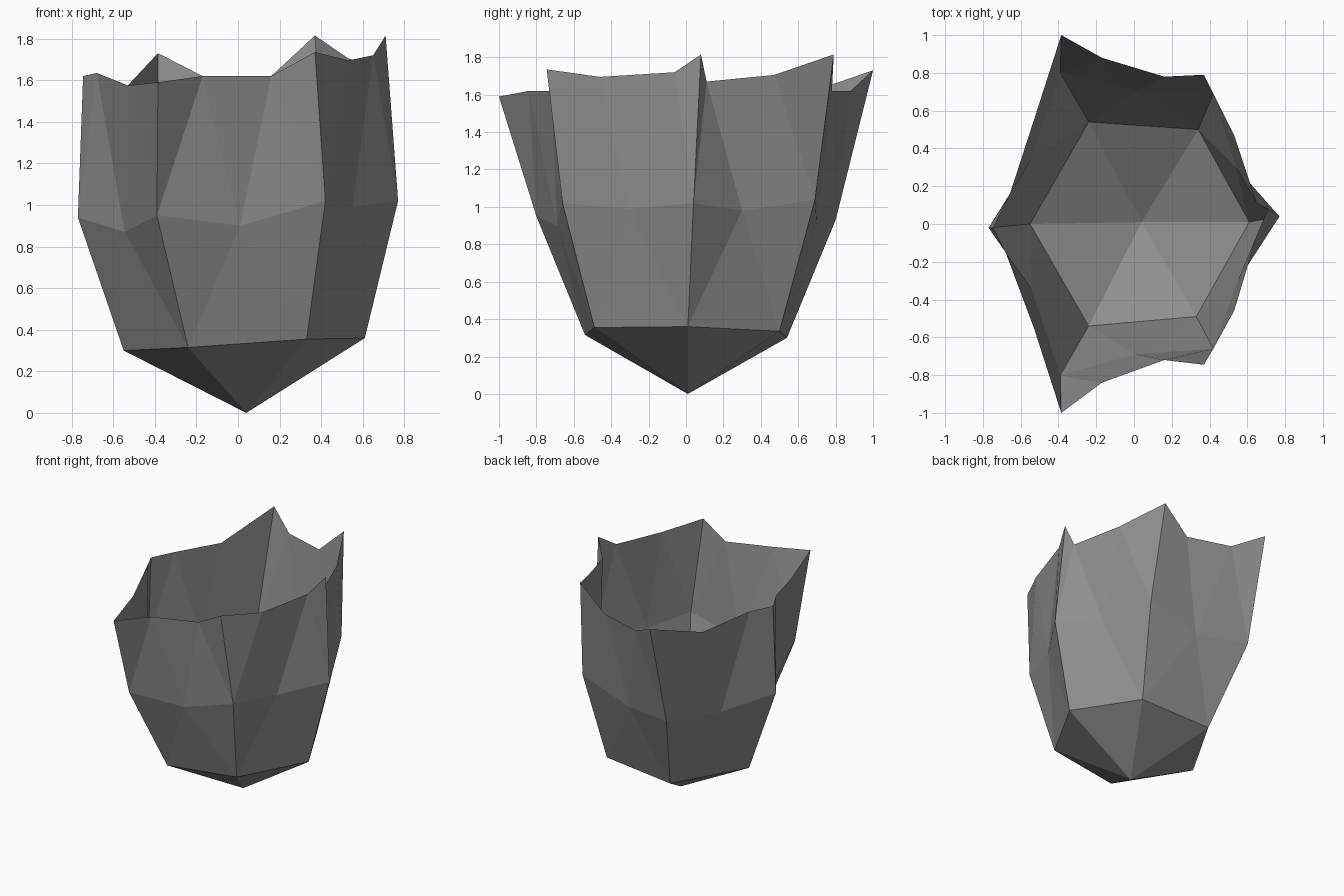
import bpy
import bmesh

cube = bpy.data.objects.get("Cube")
if cube:
    bpy.data.objects.remove(cube, do_unlink=True)

# Single stone-grey colour
grey = bpy.data.materials.new("stone grey")
grey.use_nodes = True
COLOUR = (0.27, 0.27, 0.27, 1.0)
grey.diffuse_color = COLOUR
grey.node_tree.nodes["Principled BSDF"].inputs["Base Color"].default_value = COLOUR

# Six corner ribs, each: base corner, belly corner, rim peak
RIBS = [
    ((-0.55, 0.00, 0.30), (-0.77, -0.02, 0.94), (-0.745, -0.02, 1.62)),
    ((-0.24, -0.54, 0.315), (-0.39, -0.80, 0.95), (-0.385, -1.00, 1.59)),
    ((0.33, -0.49, 0.355), (0.42, -0.66, 1.02), (0.37, -0.745, 1.735)),
    ((0.61, 0.01, 0.36), (0.77, 0.04, 1.02), (0.71, 0.08, 1.815)),
    ((0.34, 0.50, 0.335), (0.42, 0.69, 1.04), (0.37, 0.79, 1.815)),
    ((-0.24, 0.54, 0.30), (-0.39, 0.80, 0.93), (-0.385, 1.00, 1.73)),
]
# Panel after each rib: dented middle point, then two rim points
PANELS = [
    ((-0.545, -0.34, 0.87), (-0.68, -0.15, 1.635), (-0.53, -0.55, 1.575)),
    ((0.01, -0.69, 0.90), (-0.17, -0.84, 1.62), (0.16, -0.72, 1.62)),
    ((0.55, -0.30, 0.99), (0.53, -0.46, 1.695), (0.65, -0.06, 1.72)),
    ((0.54, 0.30, 0.98), (0.65, 0.11, 1.67), (0.53, 0.47, 1.705)),
    ((0.01, 0.70, 0.90), (0.16, 0.78, 1.62), (-0.17, 0.88, 1.62)),
    ((-0.545, 0.34, 0.87), (-0.53, 0.55, 1.575), (-0.66, 0.15, 1.62)),
]

bm = bmesh.new()
tip = bm.verts.new((0.04, 0.01, 0.0))
ribs = [[bm.verts.new(p) for p in rib] for rib in RIBS]
panels = [[bm.verts.new(p) for p in panel] for panel in PANELS]

# Pointed base triangle and a fan of facets for each side
for i, (mid, rim_a, rim_b) in enumerate(panels):
    base_a, belly_a, peak_a = ribs[i]
    base_b, belly_b, peak_b = ribs[(i + 1) % 6]
    for tri in (
        (tip, base_b, base_a),
        (base_a, base_b, mid),
        (base_a, mid, belly_a),
        (base_b, belly_b, mid),
        (belly_a, mid, rim_a),
        (mid, rim_b, rim_a),
        (mid, belly_b, rim_b),
        (belly_a, rim_a, peak_a),
        (belly_b, peak_b, rim_b),
    ):
        bm.faces.new(tri)

mesh = bpy.data.meshes.new("faceted_cup")
bm.to_mesh(mesh)
bm.free()
mesh.materials.append(grey)
cup = bpy.data.objects.new("faceted_cup", mesh)
bpy.context.collection.objects.link(cup)
